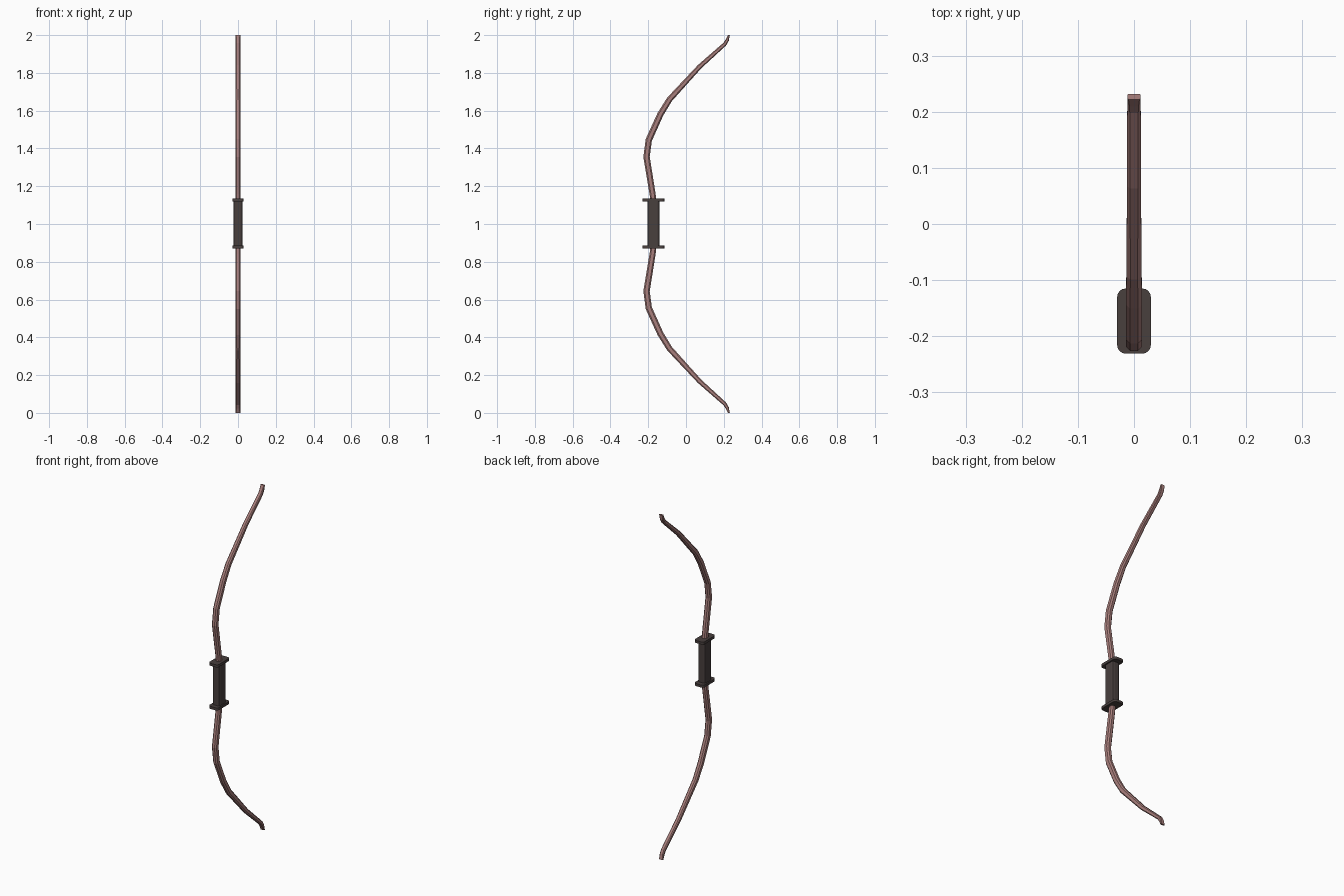
import bpy, bmesh, math
from mathutils import Vector

if "Cube" in bpy.data.objects:
    bpy.data.objects.remove(bpy.data.objects["Cube"])


def material(name, color):
    m = bpy.data.materials.new(name)
    m.diffuse_color = (*color, 1)
    m.use_nodes = True
    m.node_tree.nodes["Principled BSDF"].inputs["Base Color"].default_value = m.diffuse_color
    return m


wood = material("red_wood", (0.40, 0.215, 0.205))
leather = material("dark_leather", (0.065, 0.05, 0.048))
MID_Y = -0.173


def rounded_rect(hx, hy, r, steps):
    """Rounded rectangle outline; steps=1 gives a plain chamfer."""
    pts = []
    for k, (sx, sy) in enumerate([(1, 1), (-1, 1), (-1, -1), (1, -1)]):
        for i in range(steps + 1):
            a = math.pi / 2 * (k + i / steps)
            pts.append((sx * (hx - r) + r * math.cos(a),
                        sy * (hy - r) + r * math.sin(a)))
    return pts


def loft(name, rings, mat):
    """Skin a list of equal-length point rings and cap both ends."""
    bm = bmesh.new()
    vs = [[bm.verts.new(p) for p in ring] for ring in rings]
    n = len(vs[0])
    for a, b in zip(vs, vs[1:]):
        for i in range(n):
            j = (i + 1) % n
            bm.faces.new((a[i], a[j], b[j], b[i]))
    bm.faces.new(vs[0][::-1])
    bm.faces.new(vs[-1])
    bmesh.ops.recalc_face_normals(bm, faces=bm.faces)
    me = bpy.data.meshes.new(name)
    bm.to_mesh(me)
    bm.free()
    me.materials.append(mat)
    ob = bpy.data.objects.new(name, me)
    bpy.context.collection.objects.link(ob)
    return ob


def prism(name, outline, z0, z1, mat):
    return loft(name, [[(x, y + MID_Y, z) for x, y in outline]
                       for z in (z0, z1)], mat)


# Limb: y, z, half width in x, half thickness
path = [(-0.170, 1.10, 0.0145, 0.016), (-0.177, 1.16, 0.0145, 0.016),
        (-0.209, 1.355, 0.0145, 0.017), (-0.197, 1.445, 0.0145, 0.017),
        (-0.136, 1.58, 0.0145, 0.0165), (-0.087, 1.66, 0.0135, 0.0155),
        (0.072, 1.833, 0.0125, 0.0125), (0.205, 1.952, 0.012, 0.010),
        (0.218, 1.973, 0.012, 0.009), (0.227, 2.0, 0.012, 0.005)]
rings = []
for i, (y, z, hw, ht) in enumerate(path):
    a, b = path[max(i - 1, 0)], path[min(i + 1, len(path) - 1)]
    t = Vector((b[0] - a[0], b[1] - a[1])).normalized()
    if i == len(path) - 1:
        t = Vector((0, 1))  # level cut at the tip
    rings.append([(px, y + t.y * py, z - t.x * py)
                  for px, py in rounded_rect(hw, ht, ht * 0.45, 1)])

for name, sign in (("upper_limb", 1), ("lower_limb", -1)):
    loft(name, [[(x, y, 1 + sign * (z - 1)) for x, y, z in r] for r in rings], wood)

# Grip and its two end guards
prism("grip", rounded_rect(0.023, 0.032, 0.010, 2), 0.88, 1.125, leather)
guard = rounded_rect(0.030, 0.058, 0.015, 4)
prism("upper_guard", guard, 1.12, 1.135, leather)
prism("lower_guard", guard, 0.87, 0.885, leather)
